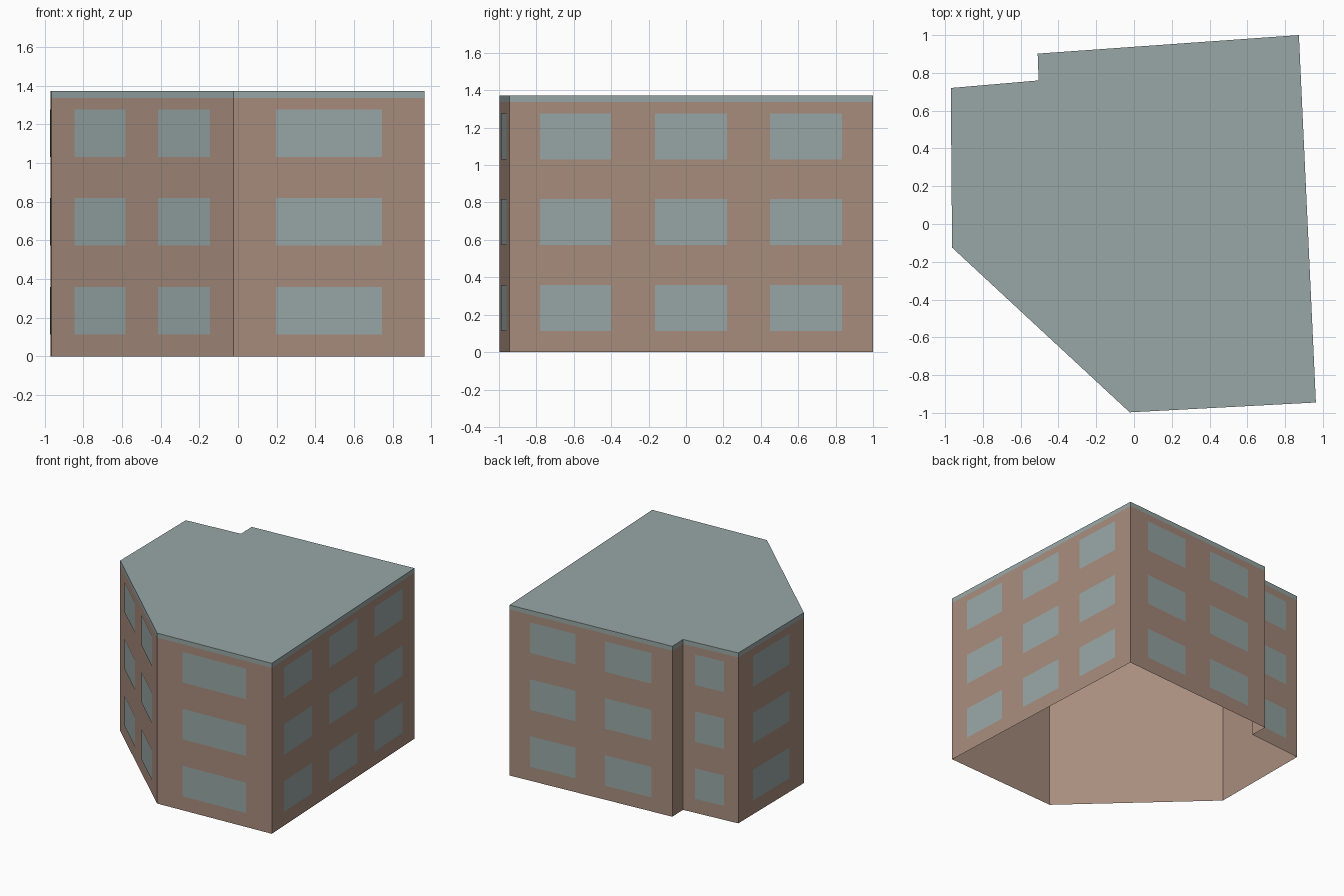
import bpy
import bmesh
from mathutils import Vector

if "Cube" in bpy.data.objects:
    bpy.data.objects.remove(bpy.data.objects["Cube"])


def make_material(name, color):
    mat = bpy.data.materials.new(name)
    mat.use_nodes = True
    mat.diffuse_color = color
    mat.node_tree.nodes["Principled BSDF"].inputs["Base Color"].default_value = color
    return mat


def make_object(name, bm, mat):
    mesh = bpy.data.meshes.new(name)
    bm.to_mesh(mesh)
    bm.free()
    mesh.materials.append(mat)
    obj = bpy.data.objects.new(name, mesh)
    bpy.context.collection.objects.link(obj)
    return obj


def add_ring(bm, low, high, cap=False):
    """Upright faces around the footprint, with an optional top."""
    lower = [bm.verts.new((x, y, low)) for x, y in FOOTPRINT]
    upper = [bm.verts.new((x, y, high)) for x, y in FOOTPRINT]
    for i in range(len(lower)):
        j = (i + 1) % len(lower)
        bm.faces.new((lower[i], lower[j], upper[j], upper[i]))
    if cap:
        bm.faces.new(upper)


brick = make_material("brown wall", (0.39, 0.265, 0.207, 1))
grey = make_material("grey green", (0.314, 0.39, 0.38, 1))

# Footprint, counter-clockwise from the back right corner
FOOTPRINT = [(-0.97, 0.72), (-0.963, -0.125), (-0.023, -0.997), (0.963, -0.945),
             (0.873, 1.0), (-0.51, 0.902), (-0.505, 0.76)]
EAVES, TOP = 1.337, 1.373

# Walls, open underneath
bm = bmesh.new()
add_ring(bm, 0, EAVES)
make_object("walls", bm, brick)

# Flat roof with its edge band
bm = bmesh.new()
add_ring(bm, EAVES, TOP, cap=True)
make_object("roof", bm, grey)

# Window columns as start and end fractions along each wall
PAIR = [(0.127, 0.408), (0.587, 0.872)]
SINGLE = [(0.222, 0.778)]
TRIPLE = [(0.084, 0.28), (0.4, 0.598), (0.717, 0.915)]
COLUMNS = {
    "right": SINGLE, "corner": PAIR, "front": SINGLE, "left": TRIPLE,
    "back": PAIR, "step": [], "back_wing": [(0.22, 0.745)],
}
SILLS = (0.114, 0.573, 1.031)
HEIGHT = 0.246
GAP = 0.003

for i, (side, columns) in enumerate(COLUMNS.items()):
    if not columns:
        continue
    start = Vector((*FOOTPRINT[i], 0))
    end = Vector((*FOOTPRINT[(i + 1) % len(FOOTPRINT)], 0))
    along = end - start
    out = along.cross(Vector((0, 0, 1))).normalized() * GAP
    bm = bmesh.new()
    for a, b in columns:
        for sill in SILLS:
            corners = [(a, sill), (b, sill), (b, sill + HEIGHT), (a, sill + HEIGHT)]
            bm.faces.new([bm.verts.new(start + along * t + out + Vector((0, 0, z)))
                          for t, z in corners])
    make_object(side + "_windows", bm, grey)
